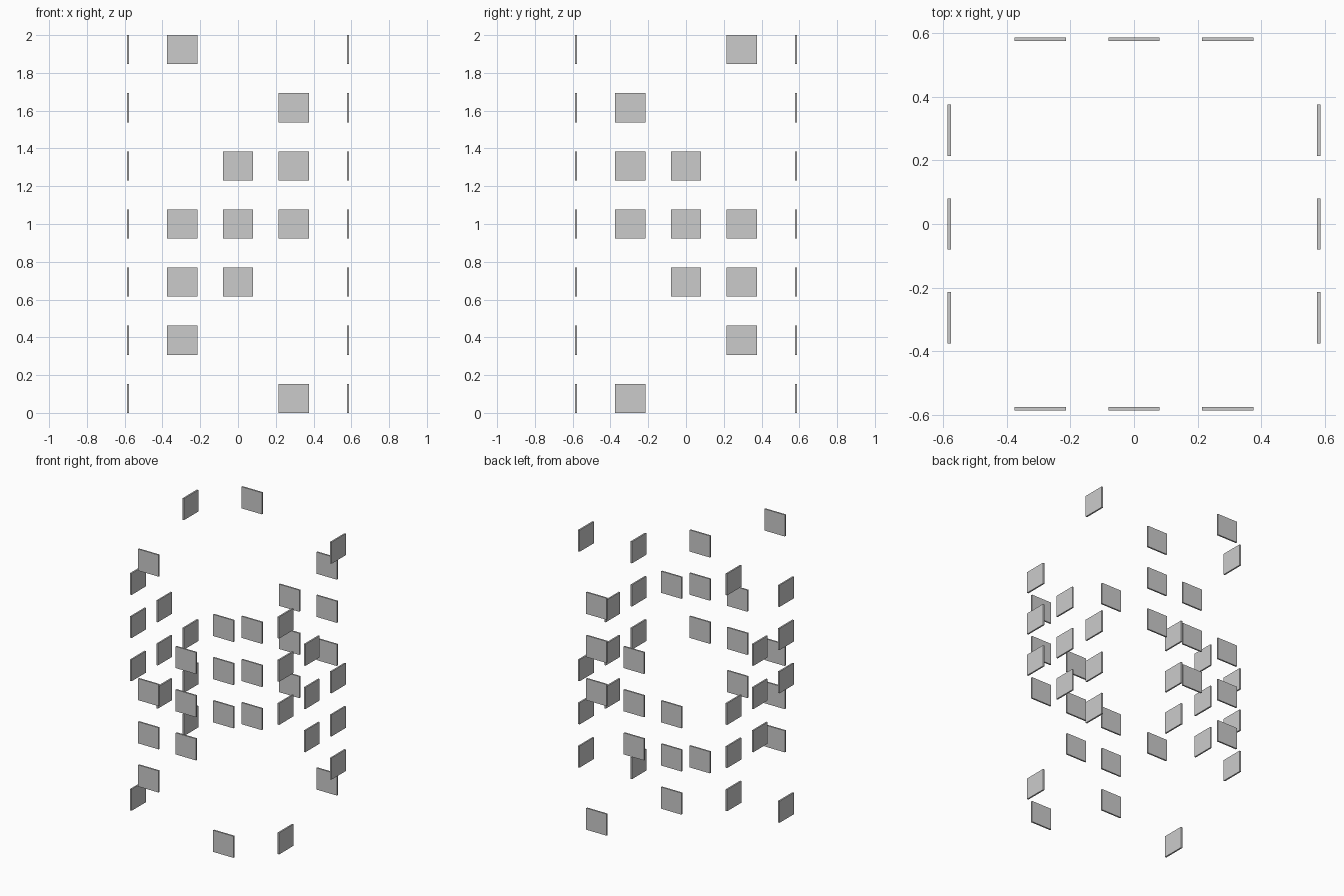
import bpy
import bmesh
from mathutils import Matrix, Vector

if "Cube" in bpy.data.objects:
    bpy.data.objects.remove(bpy.data.objects["Cube"])

W, H, T = 0.161, 0.154, 0.011      # panel width, height, thickness
COL = 0.295                        # column spacing
ROW = (2.0 - H) / 6                # row spacing
OFF = 0.587 - T / 2                # distance of each wall from the axis

# Panel pattern of one wall, bottom row first (column -1, 0, 1)
PATTERN = [(1,), (-1,), (-1, 0), (-1, 0, 1), (0, 1), (1,), (-1,)]


def wall(name, axis, side):
    """One wall of floating square panels, facing along x or y."""
    bm = bmesh.new()
    for r, cols in enumerate(PATTERN):
        for c in cols:
            z = H / 2 + r * ROW
            if axis == 'y':
                pos, size = Vector((c * COL, side * OFF, z)), (W, T, H)
            else:   # side walls carry the mirrored pattern
                pos, size = Vector((side * OFF, -c * COL, z)), (T, W, H)
            bmesh.ops.create_cube(
                bm, size=1.0,
                matrix=Matrix.Translation(pos) @ Matrix.Diagonal((*size, 1.0)))
    mesh = bpy.data.meshes.new(name)
    bm.to_mesh(mesh)
    bm.free()
    bpy.context.collection.objects.link(bpy.data.objects.new(name, mesh))


wall("front_panels", 'y', -1)
wall("back_panels", 'y', 1)
wall("left_panels", 'x', -1)
wall("right_panels", 'x', 1)
